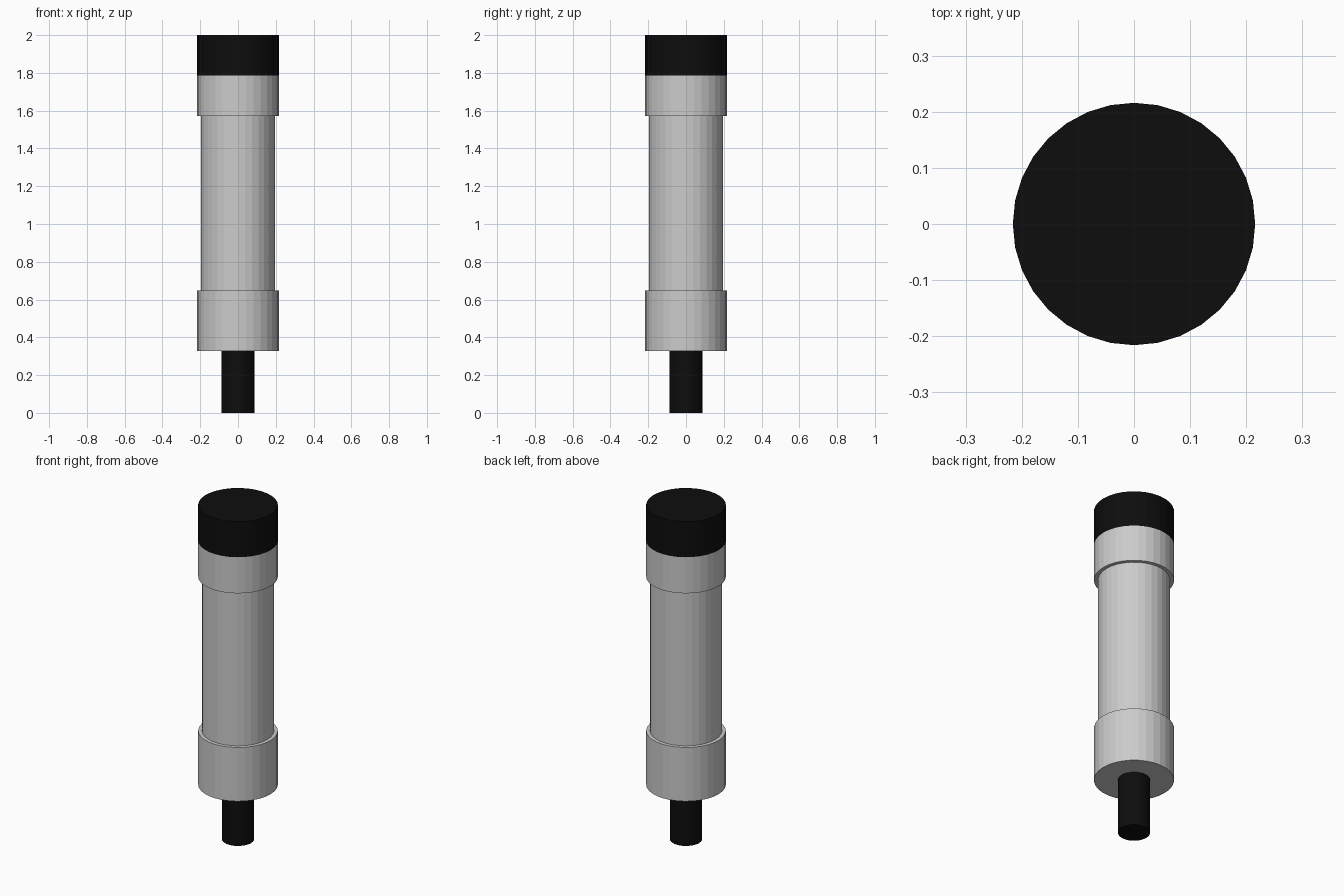
import bpy

if "Cube" in bpy.data.objects:
    bpy.data.objects.remove(bpy.data.objects["Cube"])

SIDES = 32

black = bpy.data.materials.new("black")
black.diffuse_color = (0.004, 0.004, 0.004, 1)
black.use_nodes = True
black.node_tree.nodes["Principled BSDF"].inputs["Base Color"].default_value = black.diffuse_color


def cylinder(name, radius, z0, z1, material=None):
    bpy.ops.mesh.primitive_cylinder_add(
        vertices=SIDES, radius=radius, depth=z1 - z0, location=(0, 0, (z0 + z1) / 2))
    obj = bpy.context.object
    obj.name = name
    if material:
        obj.data.materials.append(material)
    return obj


# Black stem at the bottom
cylinder("stem", 0.087, 0.0, 0.327, black)
# Grey barrel with a wider collar at each end
cylinder("lower_collar", 0.216, 0.327, 0.649)
cylinder("barrel", 0.195, 0.649, 1.571)
cylinder("upper_collar", 0.216, 1.571, 1.787)
# Black cap on top
cylinder("cap", 0.216, 1.787, 2.0, black)
